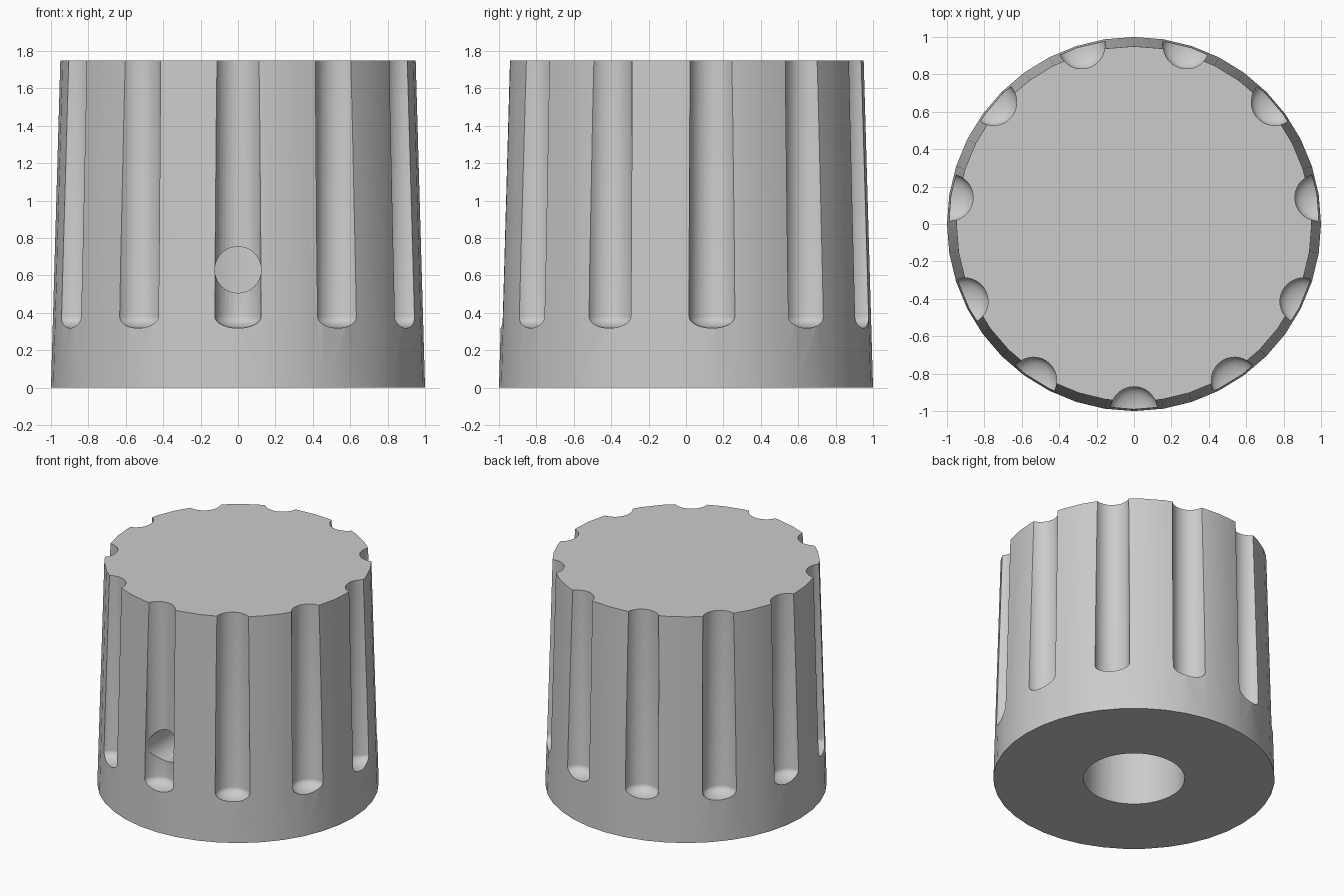
import bpy, bmesh
from math import sin, cos, pi, radians
from mathutils import Matrix

cube = bpy.data.objects.get("Cube")
if cube:
    bpy.data.objects.remove(cube, do_unlink=True)

grey = bpy.data.materials.new("plain_grey")
grey.use_nodes = True
grey.diffuse_color = (0.6, 0.6, 0.6, 1)
grey.node_tree.nodes["Principled BSDF"].inputs["Base Color"].default_value = (0.6, 0.6, 0.6, 1)


def lathe(name, profile, steps, matrix=Matrix()):
    """Revolve a (radius, height) profile, starting and ending on the axis."""
    bm = bmesh.new()
    verts = [bm.verts.new((r, 0, z)) for r, z in profile]
    edges = [bm.edges.new(pair) for pair in zip(verts, verts[1:])]
    bmesh.ops.spin(bm, geom=verts + edges, cent=(0, 0, 0), axis=(0, 0, 1),
                   angle=2 * pi, steps=steps)
    bmesh.ops.remove_doubles(bm, verts=bm.verts[:], dist=0.0001)
    bmesh.ops.dissolve_limit(bm, angle_limit=radians(0.3),
                             verts=bm.verts[:], edges=bm.edges[:])
    bmesh.ops.recalc_face_normals(bm, faces=bm.faces[:])
    mesh = bpy.data.meshes.new(name)
    bm.transform(matrix)
    bm.to_mesh(mesh)
    bm.free()
    mesh.materials.append(grey)
    obj = bpy.data.objects.new(name, mesh)
    bpy.context.collection.objects.link(obj)
    return obj


def cylinder(name, radius, bottom, top, steps, matrix=Matrix()):
    return lathe(name, [(0, bottom), (radius, bottom), (radius, top), (0, top)], steps, matrix)


# Tapered knob body
knob = lathe("knob_body", [(0, 0), (1, 0), (0.95, 1.75), (0, 1.75)], 40)

# Shaft bore from below, and the set screw hole leading into it
cutters = [
    cylinder("shaft_bore", 0.36, -0.2, 1.25, 48),
    cylinder("set_screw_hole", 0.124, 0.15, 1.2, 32,
             Matrix.Translation((0, 0, 0.63)) @ Matrix.Rotation(pi / 2, 4, "X")),
]

# Grip flutes with shallow rounded ends
flutes = 11
end = [(0.125 * sin(t * pi / 16), 0.38 - 0.062 * cos(t * pi / 16)) for t in range(9)]
for i in range(flutes):
    place = Matrix.Rotation(2 * pi * i / flutes, 4, "Z") @ Matrix.Translation((0, -0.995, 0))
    cutters.append(lathe("grip_flute", end + [(0.125, 2), (0, 2)], 32, place))

# Carve the body
bpy.context.view_layer.objects.active = knob
for cutter in cutters:
    cutter.hide_render = True
    mod = knob.modifiers.new(cutter.name, "BOOLEAN")
    mod.operation = "DIFFERENCE"
    mod.solver = "EXACT"
    mod.object = cutter
    bpy.ops.object.modifier_apply(modifier=mod.name)
    bpy.data.objects.remove(cutter, do_unlink=True)

bpy.ops.object.select_all(action="DESELECT")
knob.select_set(True)
bpy.ops.object.shade_smooth_by_angle(angle=radians(30))
